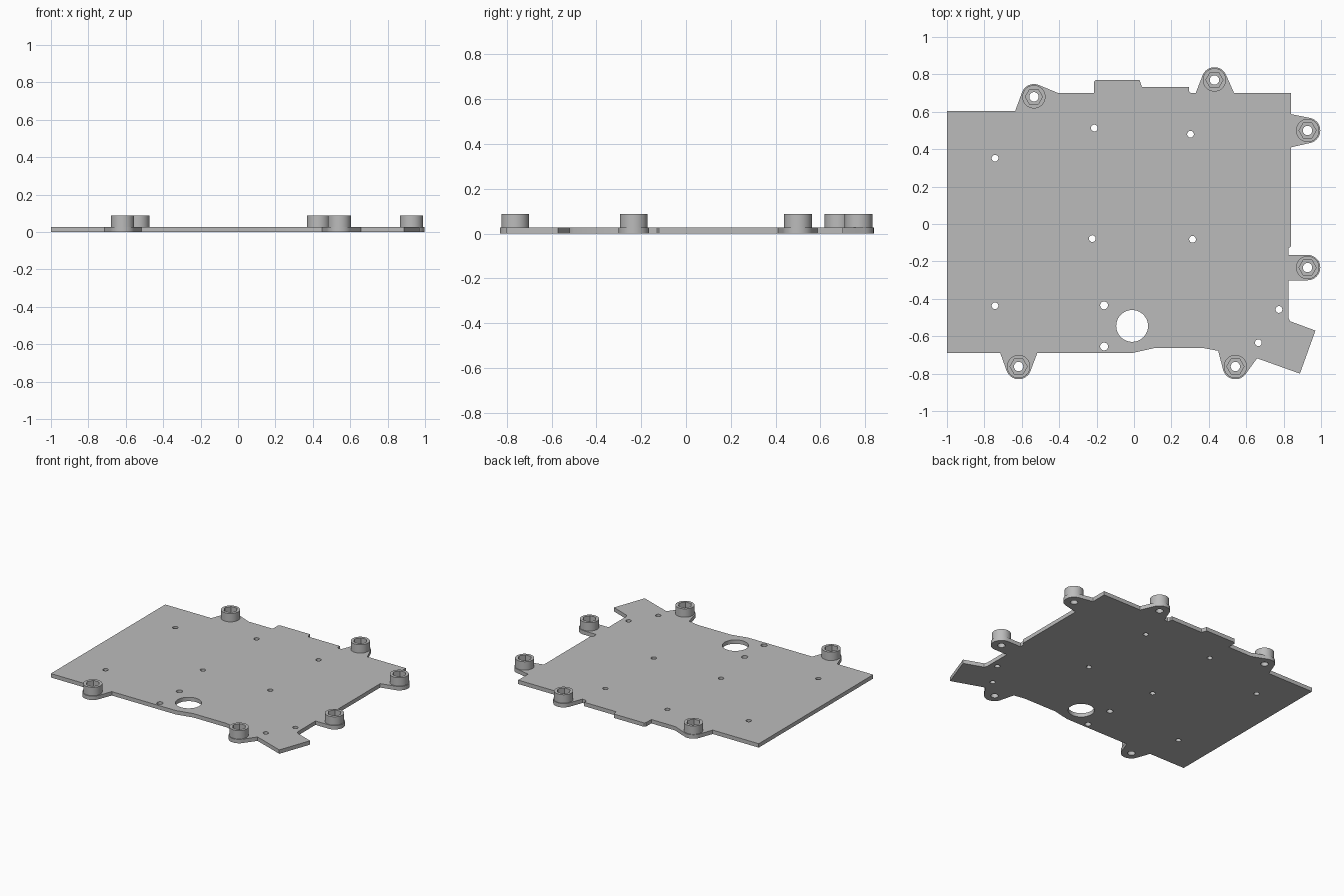
import bpy
from math import pi, cos, sin, atan2, acos, hypot

PLATE_TOP, BOSS_TOP = 0.028, 0.088
EAR_R, BOSS_R, HEX_R, BORE_R = 0.068, 0.062, 0.046, 0.025

cube = bpy.data.objects.get("Cube")
if cube:
    bpy.data.objects.remove(cube, do_unlink=True)

grey = bpy.data.materials.new("plain grey")
grey.use_nodes = True
COLOUR = (0.5, 0.5, 0.5, 1)
grey.diffuse_color = COLOUR
grey.node_tree.nodes["Principled BSDF"].inputs["Base Color"].default_value = COLOUR


def ring(x, y, r, n=32):
    return [(x + r * cos(2 * pi * i / n), y + r * sin(2 * pi * i / n)) for i in range(n)]


def slab(name, loops, z0, z1):
    """Fill the first loop, cut the others as holes, and extrude from z0 to z1."""
    curve = bpy.data.curves.new(name, "CURVE")
    curve.dimensions = "2D"
    curve.fill_mode = "BOTH"
    curve.extrude = (z1 - z0) / 2
    for loop in loops:
        s = curve.splines.new("POLY")
        s.points.add(len(loop) - 1)
        for p, (x, y) in zip(s.points, loop):
            p.co = (x, y, 0, 1)
        s.use_cyclic_u = True
    curve.materials.append(grey)
    ob = bpy.data.objects.new(name, curve)
    ob.location.z = (z0 + z1) / 2
    bpy.context.collection.objects.link(ob)
    bpy.ops.object.select_all(action="DESELECT")
    ob.select_set(True)
    bpy.context.view_layer.objects.active = ob
    bpy.ops.object.convert(target="MESH")
    bpy.ops.object.shade_smooth_by_angle()
    return ob


def ear(prev, centre, nxt, steps=16):
    """Arc round a centre, tangent to the lines from prev and to nxt."""
    def tangent(p, side):
        dx, dy = p[0] - centre[0], p[1] - centre[1]
        return atan2(dy, dx) + side * acos(min(1, EAR_R / hypot(dx, dy)))
    a, b = tangent(prev, 1), tangent(nxt, -1)
    sweep = (b - a) % (2 * pi)
    return [(centre[0] + EAR_R * cos(a + sweep * i / steps),
             centre[1] + EAR_R * sin(a + sweep * i / steps)) for i in range(steps + 1)]


# Plate outline, counter-clockwise; an entry marked "ear" is a rounded lug
outline = [
    (-1, -.69), (-.715, -.69), (-.617, -.762, "ear"), (-.517, -.69),
    (-.01, -.69), (.11, -.663), (.37, -.663), (.45, -.678),
    (.542, -.762, "ear"), (.658, -.718), (.887, -.8), (.97, -.57),
    (.835, -.52), (.825, -.5), (.825, -.301), (.928, -.233, "ear"),
    (.825, -.165), (.825, -.13), (.84, -.12), (.84, .41),
    (.928, .5, "ear"), (.84, .587), (.84, .7), (.535, .7),
    (.43, .77, "ear"), (.33, .7), (.305, .7), (.293, .712), (.293, .733),
    (.042, .733), (.03, .77), (-.205, .77), (-.215, .76), (-.215, .7), (-.405, .7),
    (-.535, .68, "ear"), (-.635, .605), (-1, .605),
]
edge, bosses = [], []
for i, p in enumerate(outline):
    if len(p) == 3:
        bosses.append(p[:2])
        edge += ear(outline[i - 1], p[:2], outline[i + 1])
    else:
        edge.append(p)

# Holes through the plate
screws = [(-.743, .352), (-.212, .513), (.302, .48), (-.223, -.078),
          (.313, -.082), (-.743, -.437), (.775, -.457), (.665, -.635)]
pegs = [(-.16, -.435), (-.16, -.655)]
holes = [ring(x, y, .018) for x, y in screws]
holes += [ring(x, y, .021) for x, y in pegs]
holes += [ring(x, y, BORE_R) for x, y in bosses]
holes.append(ring(-.01, -.545, .085, 64))
slab("base_plate", [edge] + holes, 0, PLATE_TOP)

# Round bosses with a hexagonal nut pocket
for n, (x, y) in enumerate(bosses, 1):
    slab(f"nut_boss_{n}", [ring(x, y, BOSS_R, 48), ring(x, y, HEX_R, 6)], PLATE_TOP, BOSS_TOP)
